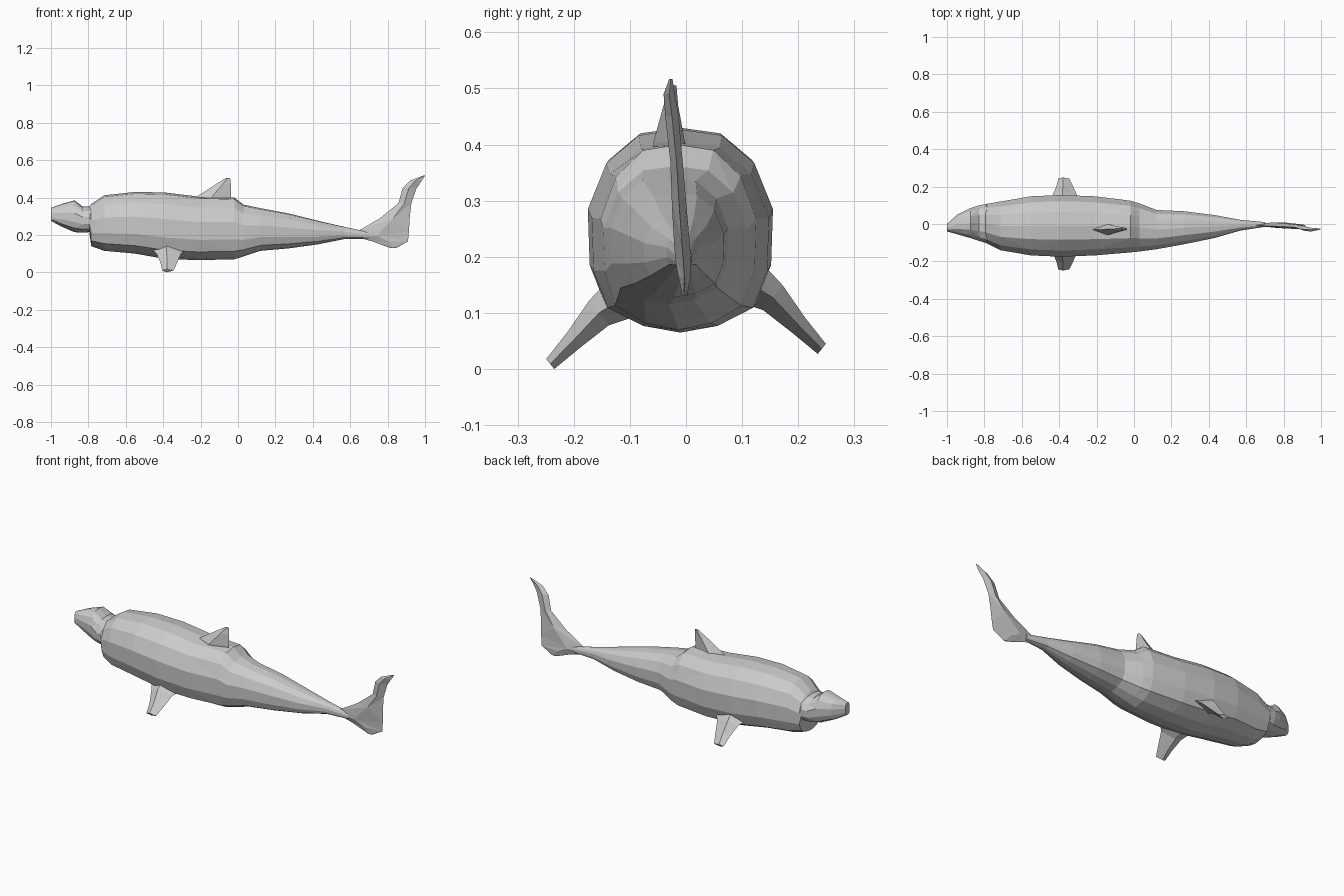
import bpy, bmesh


def loft(name, rings):
    """Skin a list of equal-sized point rings and cap both ends, flat shaded."""
    bm = bmesh.new()
    loops = [[bm.verts.new(p) for p in ring] for ring in rings]
    n = len(loops[0])
    for k, (a, b) in enumerate(zip(loops, loops[1:])):
        for i in range(n):
            j = (i + 1) % n
            if (i + k) % 2:
                bm.faces.new((a[i], a[j], b[j]))
                bm.faces.new((a[i], b[j], b[i]))
            else:
                bm.faces.new((a[i], a[j], b[i]))
                bm.faces.new((a[j], b[j], b[i]))
    bm.faces.new(loops[0])
    bm.faces.new(loops[-1])
    bmesh.ops.recalc_face_normals(bm, faces=bm.faces)
    mesh = bpy.data.meshes.new(name)
    bm.to_mesh(mesh)
    bm.free()
    obj = bpy.data.objects.new(name, mesh)
    bpy.context.collection.objects.link(obj)
    return obj


def fin(name, sections):
    """Upright blade from (z, x_front, x_back, y, half_thickness) sections."""
    rings = []
    for z, x0, x1, y, t in sections:
        xm = x0 + 0.45 * (x1 - x0)
        rings.append([(x0, y, z), (xm, y - t, z), (x1, y, z), (xm, y + t, z)])
    return loft(name, rings)


# Body cross-section: domed back, squarer flanks, flattened belly
half = [(0, 1), (.45, .97), (.8, .83), (1, .6), (.98, .32), (.82, .13), (.42, .035), (0, 0)]
profile = half + [(-u, v) for u, v in reversed(half[1:-1])]

# Body stations: x, bottom z, top z, left y, right y
stations = [
    (-1.00, .275, .345, -.04, .00),
    (-.945, .245, .365, -.055, .05),
    (-.875, .215, .385, -.075, .085),
    (-.830, .212, .352, -.09, .10),
    (-.795, .215, .352, -.10, .105),
    (-.785, .140, .365, -.105, .108),
    (-.715, .115, .412, -.14, .12),
    (-.550, .100, .430, -.168, .148),
    (-.390, .072, .427, -.175, .155),
    (-.210, .065, .405, -.168, .148),
    (-.020, .070, .400, -.152, .125),
    (.030, .085, .362, -.147, .11),
    (.120, .115, .343, -.135, .075),
    (.270, .128, .315, -.108, .068),
    (.430, .150, .275, -.075, .048),
    (.570, .178, .243, -.035, .022),
    (.700, .180, .215, -.015, .010),
]
loft("body", [[(x, (y0 + y1) / 2 + u * (y1 - y0) / 2, z0 + v * (z1 - z0)) for u, v in profile]
              for x, z0, z1, y0, y1 in stations])

# Tail fin with a long upper lobe
fin("tail_fin", [
    (.130, .815, .845, -.002, .004),
    (.165, .720, .908, -.003, .011),
    (.195, .610, .912, -.005, .014),
    (.220, .640, .914, -.007, .014),
    (.290, .760, .918, -.012, .013),
    (.370, .858, .927, -.017, .011),
    (.450, .880, .955, -.025, .012),
    (.490, .920, .982, -.030, .010),
    (.517, .990, 1.00, -.027, .003),
])

# Dorsal fin
fin("dorsal_fin", [
    (.370, -.26, -.03, -.025, .035),
    (.405, -.22, -.038, -.030, .028),
    (.470, -.12, -.038, -.027, .013),
    (.505, -.065, -.042, -.022, .005),
])

# Pectoral fins, sweeping out and down from the lower flanks
for name, side, lift in (("left_pectoral_fin", -1, 0), ("right_pectoral_fin", 1, .03)):
    rings = []
    for y, z, x0, x1, t in ((.10, .135, -.47, -.25, .035),
                            (.155, .10, -.435, -.305, .022),
                            (.20, .052, -.415, -.325, .014),
                            (.242, .009, -.405, -.345, .009)):
        xm, zc = x0 + .4 * (x1 - x0), z + lift * .9
        rings.append([(x0, side * y, zc),
                      (xm, side * (y + t * .8), zc + t),
                      (x1, side * y, zc),
                      (xm, side * (y - t * .8), zc - t)])
    loft(name, rings)
